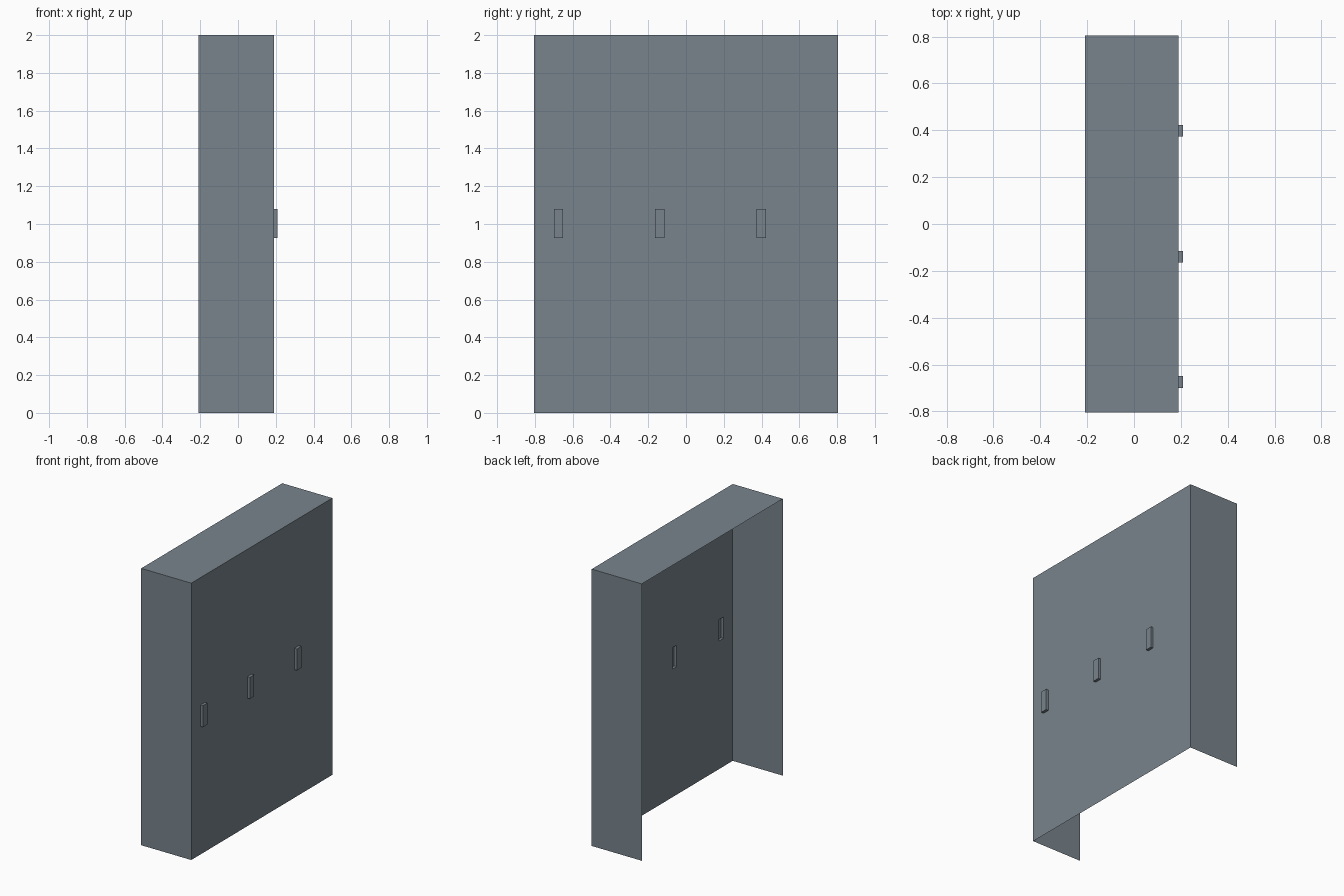
import bpy, bmesh

if "Cube" in bpy.data.objects:
    bpy.data.objects.remove(bpy.data.objects["Cube"])

# Overall sizes
XB, XF, XH = -0.21, 0.19, 0.21      # open back, front panel, handle face
W, H = 0.805, 2.0                   # half width, height
HANDLES = [(c - 0.025, c + 0.025) for c in (-0.675, -0.14, 0.398)]
Z0, Z1 = 0.925, 1.08

steel = bpy.data.materials.new("blue_grey_steel")
steel.diffuse_color = (0.19, 0.231, 0.262, 1)
steel.use_nodes = True
steel.node_tree.nodes["Principled BSDF"].inputs["Base Color"].default_value = steel.diffuse_color


def sheet_object(name, quads):
    """Make an object from thin four-cornered sheets."""
    bm = bmesh.new()
    for q in quads:
        bm.faces.new([bm.verts.new(p) for p in q])
    bmesh.ops.remove_doubles(bm, verts=bm.verts, dist=1e-5)
    me = bpy.data.meshes.new(name)
    bm.to_mesh(me)
    bm.free()
    me.materials.append(steel)
    ob = bpy.data.objects.new(name, me)
    bpy.context.collection.objects.link(ob)
    return ob


def side(y, flip):
    q = [(XB, y, 0), (XF, y, 0), (XF, y, H), (XB, y, H)]
    return q[::-1] if flip else q


# Side walls and top; the back and underside are open
sheet_object("side_walls", [side(-W, False), side(W, True)])
sheet_object("top_panel", [[(XB, -W, H), (XF, -W, H), (XF, W, H), (XB, W, H)]])

# Front panel, cut open behind each handle
ys = [-W] + [y for pair in HANDLES for y in pair] + [W]
zs = [0, Z0, Z1, H]
cells = []
for i in range(len(ys) - 1):
    for k in range(3):
        if i % 2 and k == 1:
            continue
        a, b, c, d = ys[i], ys[i + 1], zs[k], zs[k + 1]
        cells.append([(XF, a, c), (XF, b, c), (XF, b, d), (XF, a, d)])
sheet_object("front_panel", cells)

# Pressed-out handles, hollow from behind
for n, (a, b) in enumerate(HANDLES, 1):
    rim = [(a, Z0), (b, Z0), (b, Z1), (a, Z1)]
    quads = [[(XH, y, z) for y, z in rim]]
    for p, q in zip(rim, rim[1:] + rim[:1]):
        quads.append([(XF, *p), (XF, *q), (XH, *q), (XH, *p)])
    sheet_object(f"handle_{n}", quads)
